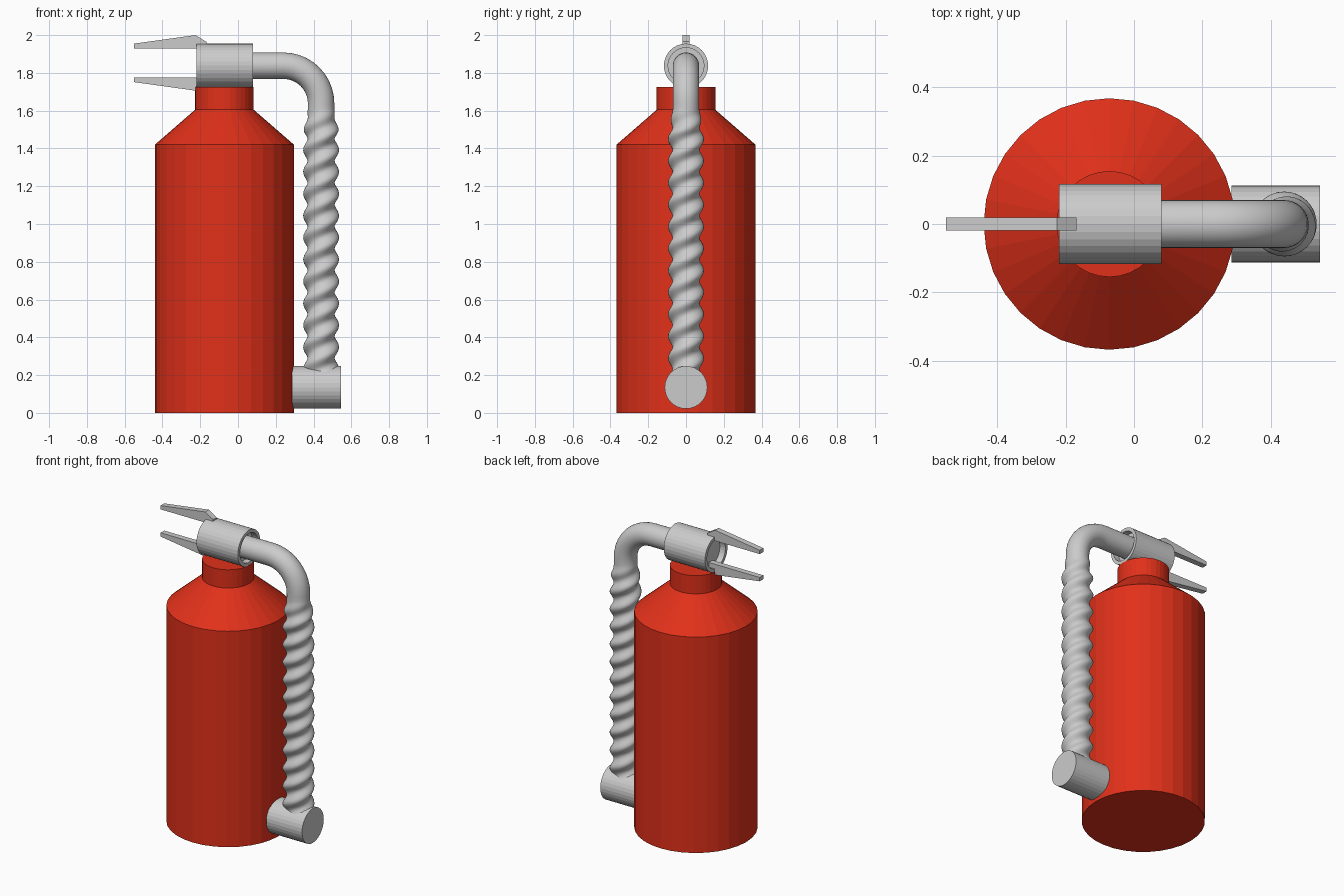
import bpy, bmesh
from math import sin, cos, pi
from mathutils import Vector

if "Cube" in bpy.data.objects:
    bpy.data.objects.remove(bpy.data.objects["Cube"])

RED = bpy.data.materials.new("red_paint")
RED.diffuse_color = (0.75, 0.03, 0.01, 1)
RED.use_nodes = True
RED.node_tree.nodes["Principled BSDF"].inputs["Base Color"].default_value = RED.diffuse_color


def finish(name, bm, mat=None):
    bmesh.ops.recalc_face_normals(bm, faces=bm.faces)
    me = bpy.data.meshes.new(name)
    bm.to_mesh(me)
    bm.free()
    ob = bpy.data.objects.new(name, me)
    bpy.context.collection.objects.link(ob)
    if mat:
        me.materials.append(mat)
    return ob


def loft(name, rings, mat=None):
    """Skin a list of equal-length point rings and cap both ends."""
    bm = bmesh.new()
    rows = [[bm.verts.new(p) for p in ring] for ring in rings]
    n = len(rows[0])
    for a, b in zip(rows, rows[1:]):
        for i in range(n):
            j = (i + 1) % n
            bm.faces.new((a[i], a[j], b[j], b[i]))
    bm.faces.new(rows[0])
    bm.faces.new(rows[-1])
    return finish(name, bm, mat)


def circle(centre, u, v, r, n=32):
    return [centre + r * (u * cos(2 * pi * i / n) + v * sin(2 * pi * i / n))
            for i in range(n)]


X, Y, Z = Vector((1, 0, 0)), Vector((0, 1, 0)), Vector((0, 0, 1))

# Tank with sloping shoulder and neck
tank = [(0.368, 0), (0.368, 1.42), (0.155, 1.605), (0.155, 1.725)]
loft("tank", [circle(Vector((-0.072, 0, z)), X, Y, r) for r, z in tank], RED)

# Valve head: sideways cylinder with a shallow recess in each end
head = [(-0.18, 0.095), (-0.22, 0.095), (-0.22, 0.117),
        (0.08, 0.117), (0.08, 0.095), (0.04, 0.095)]
loft("valve_head", [circle(Vector((x, 0, 1.838)), Y, Z, r) for x, r in head])

# Nozzle at the foot of the hose
loft("nozzle", [circle(Vector((x, 0, 0.135)), Y, Z, 0.113) for x in (0.285, 0.545)])

# Hose: straight run, quarter bend, then a twisted oval section
rings = [circle(Vector((x, 0, 1.838)), Y, Z, 0.07) for x in (0.03, 0.12, 0.24)]
R = 0.2
for k in range(1, 11):
    a = pi / 2 * k / 10
    c = Vector((0.24 + R * sin(a), 0, 1.638 - R + R * cos(a) + R))
    c.z = 1.638 + R * cos(a)
    rings.append(circle(c, Y, X * sin(a) + Z * cos(a), 0.07))
steps, top, bottom, pitch = 130, 1.61, 0.17, 0.116
for k in range(steps + 1):
    z = top + (bottom - top) * k / steps
    grow = min(1, (top - z) / 0.12)
    ring = []
    for i in range(32):
        t = 2 * pi * i / 32
        d = Y * cos(t) + X * sin(t)
        phase = pi / 2 - t - pi * z / pitch
        r = 0.07 + grow * (0.013 + 0.012 * cos(2 * phase))
        ring.append(Vector((0.44, 0, z)) + d * r)
    rings.append(ring)
hose = loft("hose", rings)
bpy.context.view_layer.objects.active = hose
hose.select_set(True)
bpy.ops.object.shade_smooth_by_angle(angle=0.6)

# Squeeze levers, the lower one mirrored from the upper
lever = [(-0.55, 1.93), (-0.55, 1.955), (-0.225, 2.0),
         (-0.168, 1.965), (-0.168, 1.93)]
for name, side in (("upper_lever", 1), ("lower_lever", -1)):
    loft(name, [[Vector((x, y, 1.853 + side * (z - 1.853))) for x, z in lever]
                for y in (-0.019, 0.019)])
